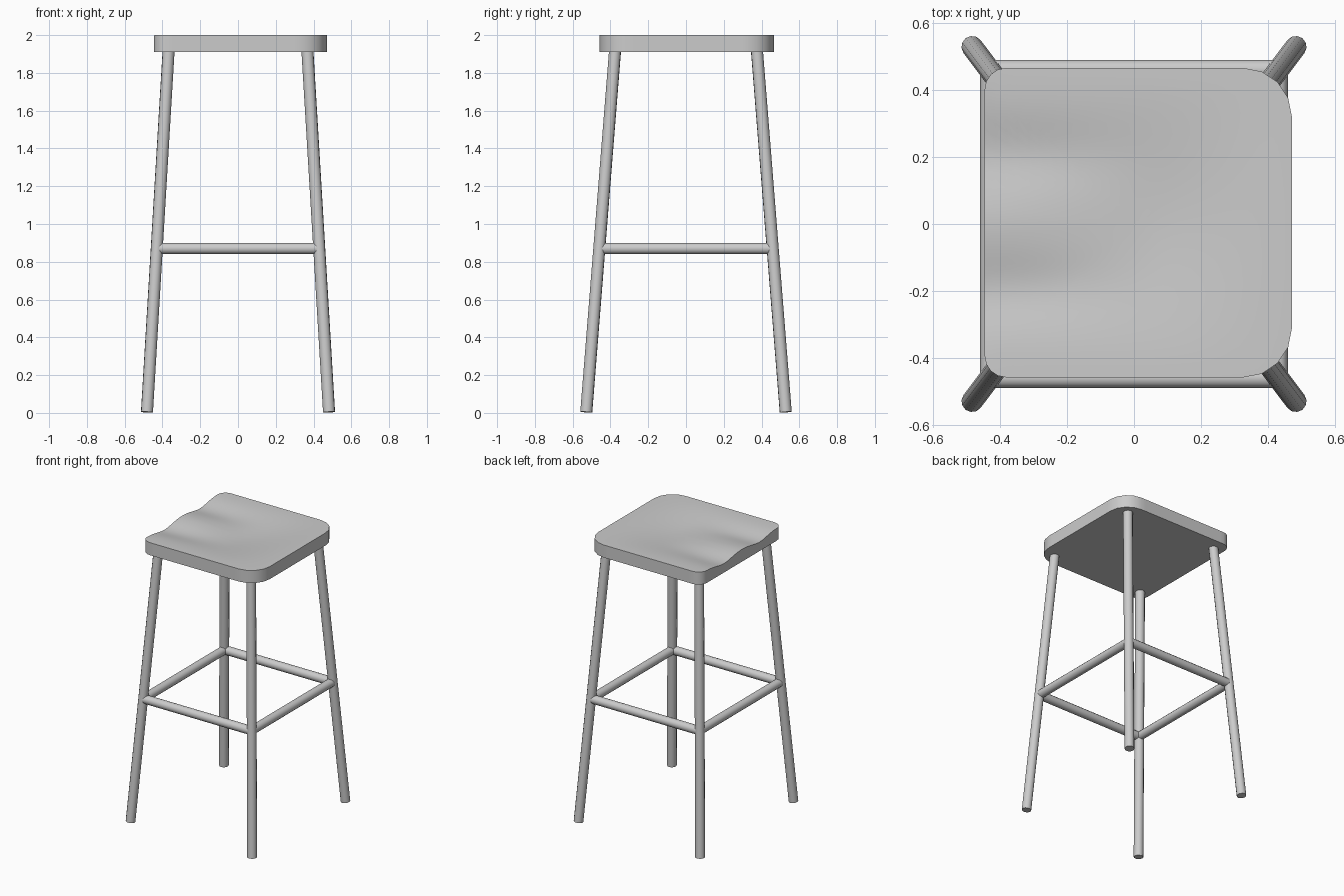
import bpy, bmesh
from math import cos, sin, pi, exp
from mathutils import Vector

if "Cube" in bpy.data.objects:
    bpy.data.objects.remove(bpy.data.objects["Cube"])

X0, X1, Y0, Y1 = -0.445, 0.47, -0.457, 0.465
Z_TOP, Z_UNDER = 2.0, 1.91


def smooth(obj):
    bpy.ops.object.select_all(action='DESELECT')
    obj.select_set(True)
    bpy.context.view_layer.objects.active = obj
    bpy.ops.object.shade_smooth_by_angle(angle=0.7)


def rod(name, a, b, radius, sides=12):
    a, b = Vector(a), Vector(b)
    bpy.ops.mesh.primitive_cylinder_add(vertices=sides, radius=radius, depth=(b - a).length,
                                        location=(a + b) / 2)
    obj = bpy.context.object
    obj.rotation_euler = (b - a).to_track_quat('Z', 'Y').to_euler()
    obj.name = name
    smooth(obj)


def outline():
    # Rounded rectangle: tight corners at -x, wide corners at +x
    corners = [(X1, Y1, -1, -1, 0.145, 0), (X0, Y1, 1, -1, 0.065, 90),
               (X0, Y0, 1, 1, 0.065, 180), (X1, Y0, -1, 1, 0.145, 270)]
    key = []
    for x, y, sx, sy, r, start in corners:
        for i in range(5):
            a = (start + 22.5 * i) * pi / 180
            key.append(Vector((x + sx * r + r * cos(a), y + sy * r + r * sin(a))))
    pts = []
    for i, p in enumerate(key):
        q = key[(i + 1) % len(key)]
        n = 20 if (q - p).length > 0.2 else 1
        pts += [p.lerp(q, k / n) for k in range(n)]
    return pts


def top_height(x, y):
    # Shallow bowl that divides into two thigh hollows towards the -x edge
    y -= (Y0 + Y1) / 2
    t = min(max((0.12 - x) / 0.56, 0), 1)
    t = t * t * (3 - 2 * t)
    hollows = exp(-((abs(y) - 0.2) / 0.11) ** 2)
    bowl = max(0, 1 - (y / 0.44) ** 2) ** 2 * max(0, 1 - (max(x, 0) / 0.44) ** 2) ** 2
    return Z_TOP - 0.026 * (t * hollows + (1 - t) * bowl)


def make_seat():
    bm = bmesh.new()
    pts = outline()
    c = Vector(((X0 + X1) / 2, (Y0 + Y1) / 2))
    under = [bm.verts.new((p.x, p.y, Z_UNDER)) for p in pts]
    bm.faces.new(under[::-1])
    previous = under
    n = len(pts)
    steps = 14
    for s in range(steps):
        ring = []
        for p in pts:
            q = c + (p - c) * (1 - s / steps)
            ring.append(bm.verts.new((q.x, q.y, top_height(q.x, q.y))))
        for i in range(n):
            j = (i + 1) % n
            bm.faces.new((previous[i], previous[j], ring[j], ring[i]))
        previous = ring
    mid = bm.verts.new((c.x, c.y, top_height(c.x, c.y)))
    for i in range(n):
        bm.faces.new((previous[i], previous[(i + 1) % n], mid))
    mesh = bpy.data.meshes.new("seat")
    bm.to_mesh(mesh)
    bm.free()
    obj = bpy.data.objects.new("seat", mesh)
    bpy.context.collection.objects.link(obj)
    smooth(obj)


make_seat()

# Splayed legs
for sx, side in ((-1, "left"), (1, "right")):
    for sy, end in ((-1, "front"), (1, "back")):
        rod(f"{end}_{side}_leg", (sx * 0.482, sy * 0.528, 0.004),
            (sx * 0.367, sy * 0.375, 1.925), 0.032)

# Footrest rails
HX, HY, HZ = 0.428, 0.459, 0.87
for s, end, side in ((-1, "front", "left"), (1, "back", "right")):
    rod(f"{end}_rail", (-HX, s * HY, HZ), (HX, s * HY, HZ), 0.03)
    rod(f"{side}_rail", (s * HX, -HY, HZ), (s * HX, HY, HZ), 0.03)
